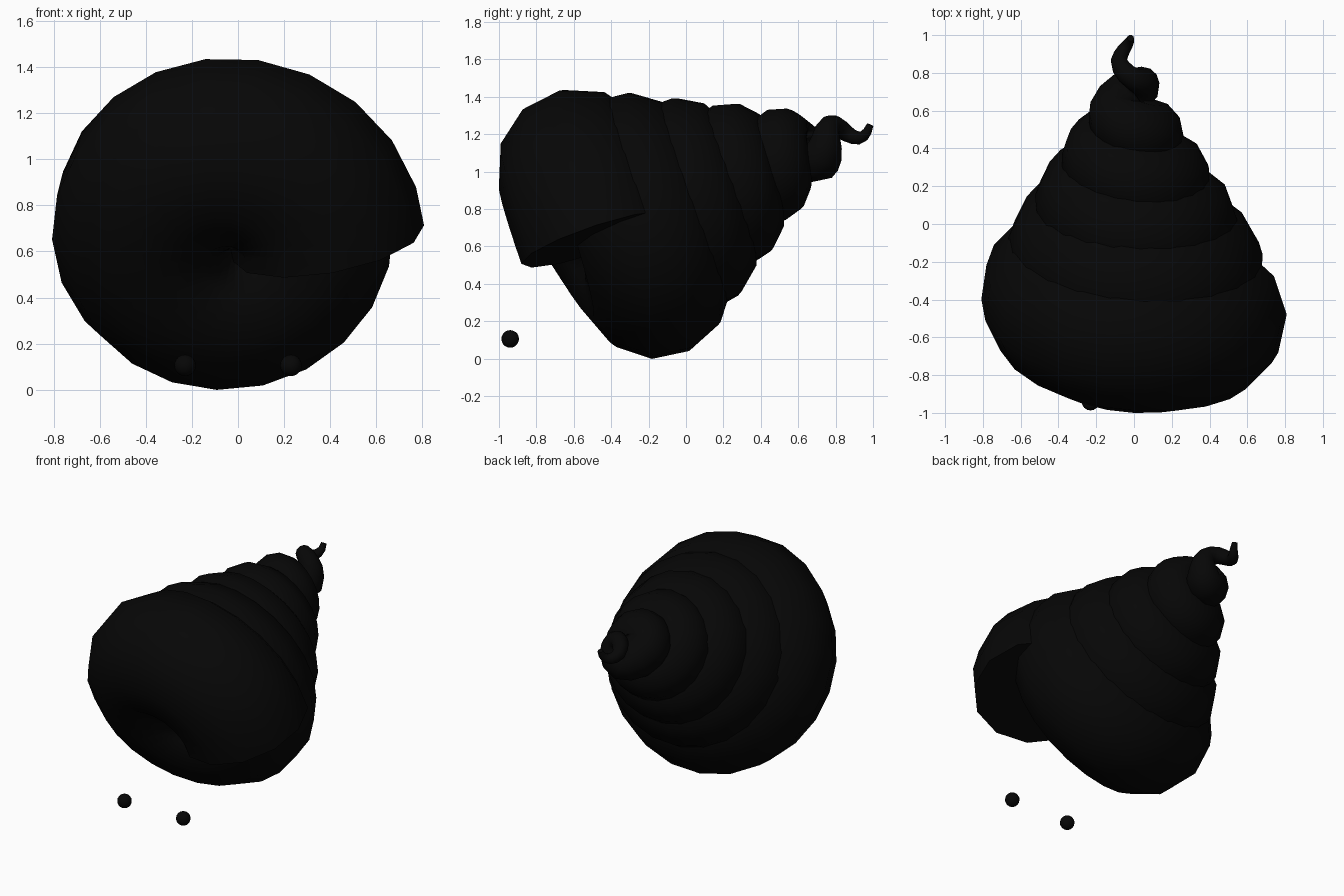
import bpy
import math
from mathutils import Vector

cube = bpy.data.objects.get("Cube")
if cube:
    bpy.data.objects.remove(cube, do_unlink=True)

black = bpy.data.materials.new("black")
black.use_nodes = True
colour = (0.002, 0.002, 0.002, 1)
black.diffuse_color = colour
black.node_tree.nodes["Principled BSDF"].inputs["Base Color"].default_value = colour

# Shell axis, tilted up towards the back
apex = Vector((-0.025, 0.894, 1.26))
tilt = math.radians(24.4)
axis = Vector((0, math.cos(tilt), math.sin(tilt)))
side = Vector((1, 0, 0))
up = Vector((0, -math.sin(tilt), math.cos(tilt)))
SEGMENTS = 22
TURNS = 4.5

# Whorls: a shrinking tube wound from the mouth to the apex
path = []
for i in range(int(SEGMENTS * TURNS) + 1):
    turn = i / SEGMENTS
    n = turn - 0.25
    angle = math.tau * turn
    spoke = side * math.cos(angle) + up * math.sin(angle)
    centre = apex - axis * (1.44 - 0.262 * n) + spoke * (0.396 - 0.078 * n)
    path.append((centre, min(0.425, 0.427 - 0.065 * n)))

# Curled tip
tail = [
    (-0.065, 0.65, 1.09, 0.14), (-0.025, 0.69, 1.07, 0.13),
    (0.01, 0.715, 1.07, 0.122), (0.035, 0.73, 1.095, 0.108),
    (0.045, 0.745, 1.14, 0.09), (0.045, 0.75, 1.185, 0.076),
    (0.025, 0.755, 1.22, 0.067), (-0.005, 0.77, 1.242, 0.06),
    (-0.04, 0.795, 1.245, 0.055), (-0.068, 0.83, 1.225, 0.05),
    (-0.08, 0.865, 1.2, 0.044), (-0.07, 0.895, 1.185, 0.039),
    (-0.053, 0.925, 1.18, 0.035), (-0.035, 0.95, 1.19, 0.03),
    (-0.022, 0.97, 1.215, 0.024), (-0.018, 0.985, 1.25, 0.018),
]
path += [(Vector(p[:3]), p[3]) for p in tail]

curve = bpy.data.curves.new("spiral_shell", "CURVE")
curve.dimensions = "3D"
curve.bevel_depth = 1.0
curve.bevel_resolution = 4
curve.use_fill_caps = True
spline = curve.splines.new("POLY")
spline.points.add(len(path) - 1)
for point, (centre, radius) in zip(spline.points, path):
    point.co = (*centre, 1)
    point.radius = radius
curve.materials.append(black)
shell = bpy.data.objects.new("spiral_shell", curve)
bpy.context.collection.objects.link(shell)

bpy.ops.object.select_all(action="DESELECT")
shell.select_set(True)
bpy.context.view_layer.objects.active = shell
bpy.ops.object.convert(target="MESH")
bpy.ops.object.shade_smooth()

# Small round eyes
for name, x in (("left_eye", 0.23), ("right_eye", -0.23)):
    bpy.ops.mesh.primitive_uv_sphere_add(
        segments=16, ring_count=10, radius=0.047, location=(x, -0.94, 0.105))
    eye = bpy.context.object
    eye.name = name
    eye.data.materials.append(black)
    bpy.ops.object.shade_smooth()
